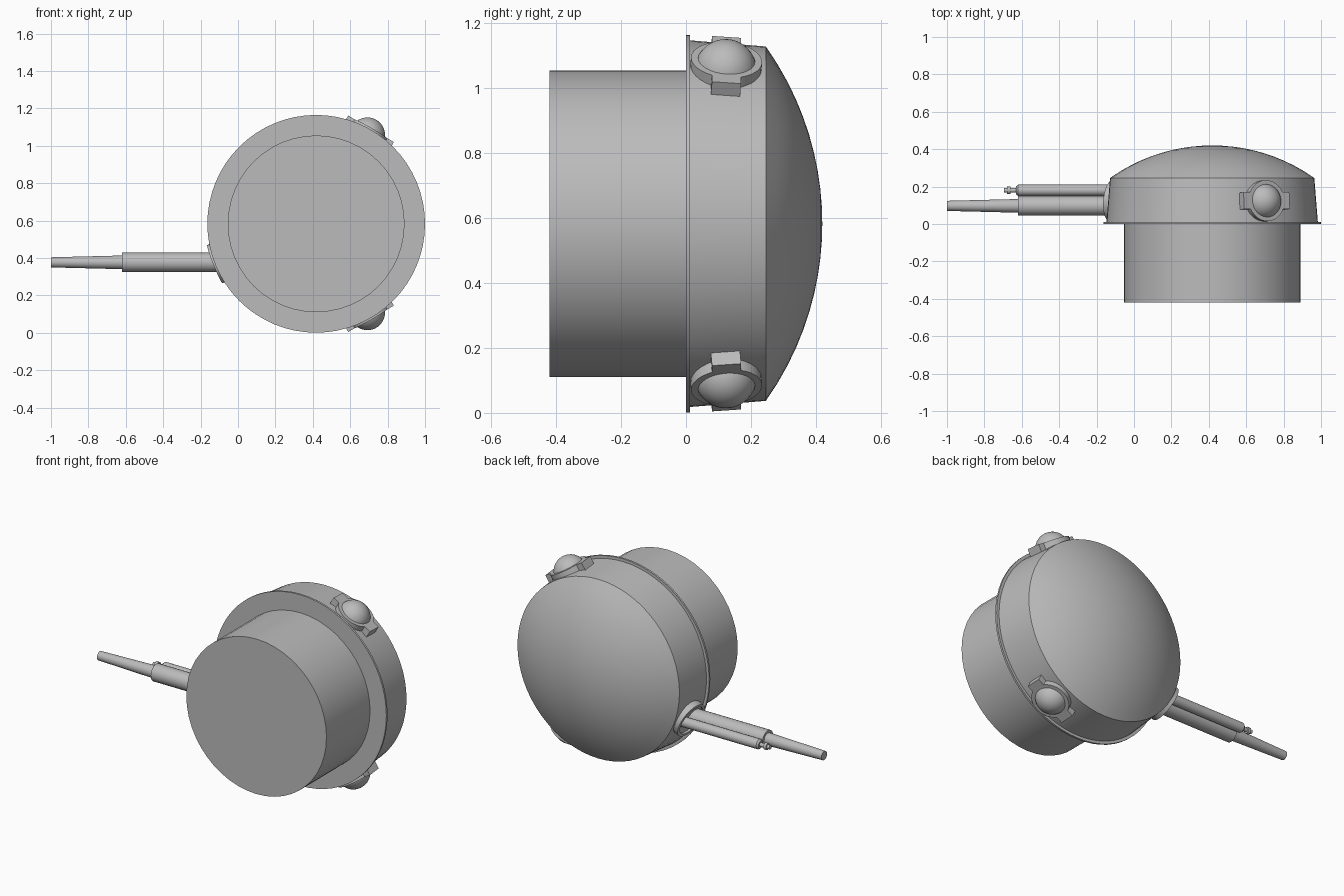
import bpy, bmesh
from math import sin, cos, pi, radians, sqrt
from mathutils import Matrix, Vector

cube = bpy.data.objects.get("Cube")
if cube:
    bpy.data.objects.remove(cube, do_unlink=True)

grey = bpy.data.materials.new("plain grey metal")
grey.use_nodes = True
colour = (0.5, 0.5, 0.5, 1)
grey.diffuse_color = colour
grey.node_tree.nodes["Principled BSDF"].inputs["Base Color"].default_value = colour


def frame(origin, normal, tangent):
    """Local z runs along normal, local x along tangent."""
    n, t = Vector(normal).normalized(), Vector(tangent).normalized()
    w = n.cross(t)
    m = Matrix((t, w, n)).transposed().to_4x4()
    m.translation = origin
    return m


def finish(name, bm, matrix):
    bmesh.ops.remove_doubles(bm, verts=bm.verts, dist=1e-5)
    bmesh.ops.recalc_face_normals(bm, faces=bm.faces)
    bm.transform(matrix)
    mesh = bpy.data.meshes.new(name)
    bm.to_mesh(mesh)
    bm.free()
    mesh.materials.append(grey)
    obj = bpy.data.objects.new(name, mesh)
    bpy.context.collection.objects.link(obj)
    bpy.ops.object.select_all(action='DESELECT')
    obj.select_set(True)
    bpy.context.view_layer.objects.active = obj
    bpy.ops.object.shade_smooth_by_angle(angle=radians(25))
    return obj


def lathe(name, profile, matrix, sides=48):
    """Spin (radius, height) points round local z."""
    bm = bmesh.new()
    verts = [bm.verts.new((r, 0, h)) for r, h in profile]
    edges = [bm.edges.new(pair) for pair in zip(verts, verts[1:])]
    bmesh.ops.spin(bm, geom=verts + edges, cent=(0, 0, 0), axis=(0, 0, 1),
                   angle=2 * pi, steps=sides, use_merge=True)
    return finish(name, bm, matrix)


def box(name, size, centre, matrix):
    bm = bmesh.new()
    bmesh.ops.create_cube(bm, size=1)
    bm.transform(Matrix.Translation(centre) @ Matrix.Diagonal((*size, 1)))
    return finish(name, bm, matrix)


CX, CZ = 0.418, 0.583
body = frame((CX, 0, CZ), (0, 1, 0), (1, 0, 0))

# Drum, flange, sloping wall and shallow dome share one axis
lathe("drum", [(0, -0.42), (0.4725, -0.42), (0.4725, 0.002), (0, 0.002)], body)
lathe("flange", [(0, 0), (0.582, 0), (0.582, 0.012), (0, 0.012)], body, 64)
lathe("turret_wall", [(0.565, 0.01), (0.546, 0.246)], body, 64)
rim, rise = 0.546, 0.174
R = (rim ** 2 + rise ** 2) / (2 * rise)
steps = 10
radii = [rim * (1 - i / steps) for i in range(steps + 1)]
lathe("dome", [(r, 0.42 - R + sqrt(R * R - r * r)) for r in radii], body, 64)

TILT = radians(4.4)


def wall_mount(angle):
    """Frame on the sloping wall, facing outwards at the angle from +x."""
    a = radians(angle)
    normal = (cos(a) * cos(TILT), sin(TILT), sin(a) * cos(TILT))
    return frame((CX + 0.583 * cos(a), 0.125, CZ + 0.583 * sin(a)),
                 normal, (-sin(a), 0, cos(a)))


# Two side blisters: ring, glass bubble and a tab at each end
for side, angle in (("upper", 60), ("lower", -60)):
    m = wall_mount(angle)
    lathe(side + "_blister_ring",
          [(0.11, -0.055), (0.11, 0), (0.088, 0), (0.088, -0.02)], m, 32)
    arc = [radians(15 + 75 * i / 8) for i in range(9)]
    lathe(side + "_blister_bubble",
          [(0.095 * cos(t), -0.036 + 0.095 * sin(t)) for t in arc], m, 32)
    for end in (-1, 1):
        box(side + "_blister_tab", (0.045, 0.09, 0.05),
            (end * 0.1185, 0, -0.025), m)

# Gun mount plate with a raised lip
lathe("gun_mount", [(0.11, -0.055), (0.11, 0), (0.092, 0), (0.092, -0.012),
                    (0, -0.012)], wall_mount(201.7), 32)

# Gun: sleeve with tapered barrel, and a thin tube with a knob beside it
GZ = 0.377
gun = frame((0, 0.097, GZ), (-1, 0, 0), (0, 1, 0))
lathe("gun_sleeve", [(0, 0.08), (0.052, 0.08), (0.052, 0.62), (0, 0.62)], gun, 24)
lathe("gun_barrel", [(0.037, 0.6), (0.027, 1), (0, 1)], gun, 24)
tube = frame((0, 0.18, GZ), (-1, 0, 0), (0, 1, 0))
lathe("side_tube", [(0, 0.08), (0.03, 0.08), (0.03, 0.62), (0.022, 0.63),
                    (0, 0.63)], tube, 20)
lathe("side_tube_knob", [(0.012, 0.62), (0.012, 0.66), (0.02, 0.66),
                         (0.02, 0.678), (0.012, 0.678), (0.012, 0.695),
                         (0, 0.695)], tube, 16)
